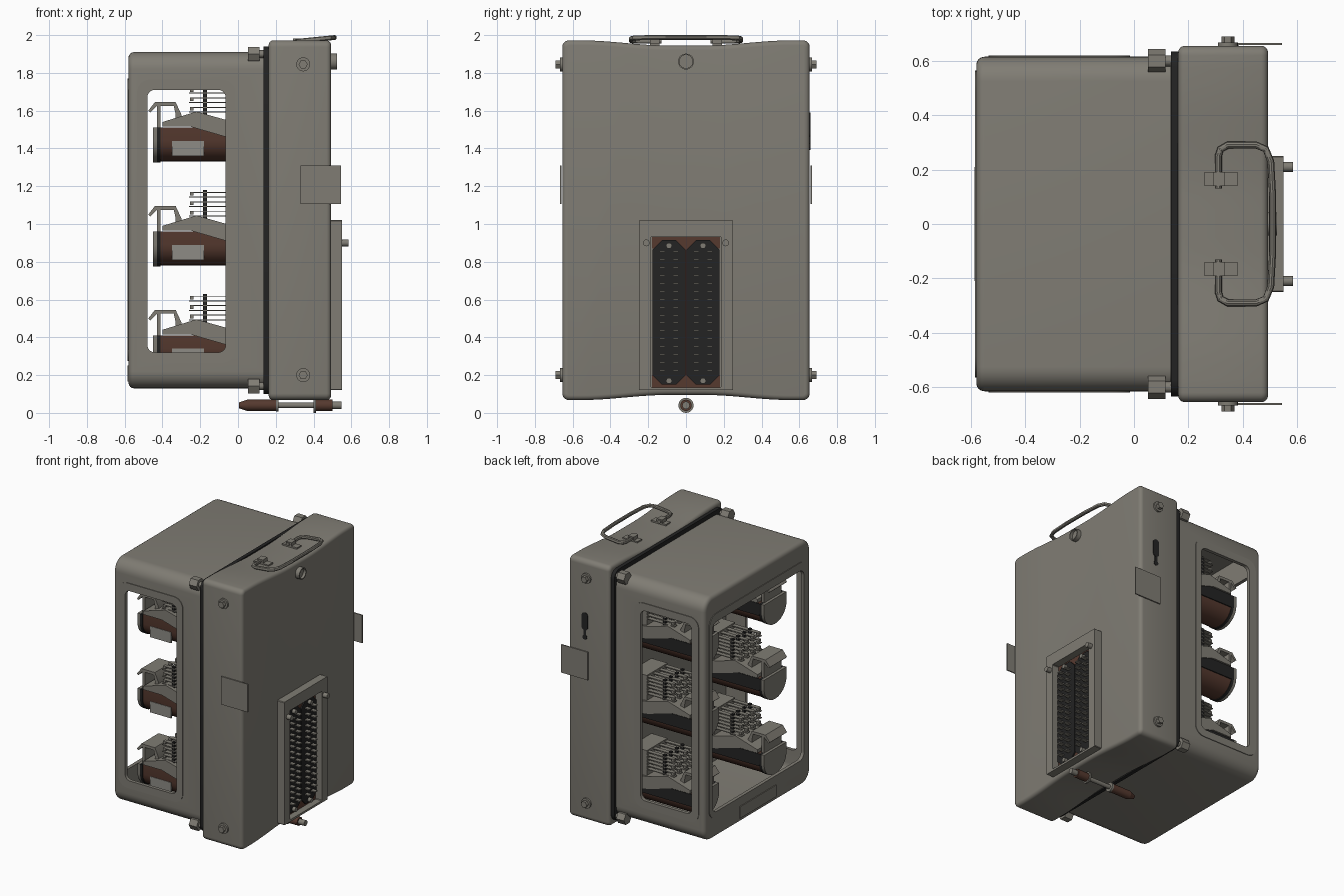
import bpy, bmesh, math
from math import sin, cos, pi, radians

if "Cube" in bpy.data.objects:
    bpy.data.objects.remove(bpy.data.objects["Cube"])


def material(name, rgb):
    m = bpy.data.materials.new(name)
    m.diffuse_color = (*rgb, 1)
    m.use_nodes = True
    m.node_tree.nodes["Principled BSDF"].inputs["Base Color"].default_value = m.diffuse_color
    return m


GREY = material("grey_paint", (0.215, 0.203, 0.174))
BLACK = material("black_rubber", (0.017, 0.017, 0.017))
BROWN = material("brown_bakelite", (0.092, 0.041, 0.028))
LABEL = material("light_grey_label", (0.27, 0.26, 0.235))


def finish(name, bm, mat):
    bmesh.ops.recalc_face_normals(bm, faces=bm.faces)
    me = bpy.data.meshes.new(name)
    bm.to_mesh(me)
    bm.free()
    me.materials.append(mat)
    ob = bpy.data.objects.new(name, me)
    bpy.context.collection.objects.link(ob)
    smooth(ob)
    return ob


def smooth(ob):
    ob.data.shade_smooth()
    ob.data.set_sharp_from_angle(angle=radians(35))


def place(axis, u, v, a):
    return {'x': (a, u, v), 'y': (u, a, v), 'z': (u, v, a)}[axis]


def prism(name, pts, axis, a, b, mat, bevel=0, ends=(0, 1)):
    """Outline extruded along an axis from a to b, with optional rounded ends."""
    bm = bmesh.new()
    loops = [[bm.verts.new(place(axis, u, v, w)) for u, v in pts] for w in (a, b)]
    caps = [bm.faces.new(l) for l in loops]
    n = len(pts)
    for i in range(n):
        j = (i + 1) % n
        bm.faces.new((loops[0][i], loops[0][j], loops[1][j], loops[1][i]))
    bmesh.ops.recalc_face_normals(bm, faces=bm.faces)
    if bevel:
        edges = [e for k in ends for e in caps[k].edges]
        bmesh.ops.bevel(bm, geom=edges, offset=bevel, segments=4, profile=0.5, affect='EDGES')
    return finish(name, bm, mat)


def ring(name, outer, inner, axis, a, b, mat):
    """Flat frame between two outlines with the same point count."""
    bm = bmesh.new()
    L = [[bm.verts.new(place(axis, u, v, w)) for u, v in o]
         for o, w in ((outer, a), (outer, b), (inner, b), (inner, a))]
    n = len(outer)
    for k in range(4):
        for i in range(n):
            j = (i + 1) % n
            p, q = L[k], L[(k + 1) % 4]
            bm.faces.new((p[i], p[j], q[j], q[i]))
    return finish(name, bm, mat)


def boxes(name, items, mat):
    """Many boxes (x0, x1, y0, y1, z0, z1) in one mesh."""
    bm = bmesh.new()
    for x0, x1, y0, y1, z0, z1 in items:
        for v in bmesh.ops.create_cube(bm, size=1)['verts']:
            v.co = ((x0 + x1) / 2 + v.co.x * (x1 - x0), (y0 + y1) / 2 + v.co.y * (y1 - y0),
                    (z0 + z1) / 2 + v.co.z * (z1 - z0))
    return finish(name, bm, mat)


def rrect(u0, u1, v0, v1, r, n=6):
    out = []
    for k, (cu, cv) in enumerate(((u1 - r, v1 - r), (u0 + r, v1 - r), (u0 + r, v0 + r), (u1 - r, v0 + r))):
        for i in range(n + 1):
            t = (k + i / n) * pi / 2
            out.append((cu + r * cos(t), cv + r * sin(t)))
    return out


def circle(u, v, r, n=20):
    return [(u + r * cos(2 * pi * i / n), v + r * sin(2 * pi * i / n)) for i in range(n)]


def rod(name, axis, u, v, r, a, b, mat, n=20):
    return prism(name, circle(u, v, r, n), axis, a, b, mat)


# Hood: rounded shell with openings on three sides
hood = prism("hood", rrect(-.615, .615, .13, 1.91, .09, 8), 'x', -.58, .135, GREY, .03, (0,))
cutters = [prism("cut_cavity", rrect(-.595, .595, .15, 1.89, .07, 8), 'x', -.56, .3, GREY),
           prism("cut_sides", rrect(-.48, -.065, .32, 1.71, .04), 'y', -1, 1, GREY),
           prism("cut_face", rrect(-.53, .53, .32, 1.71, .05), 'x', -.8, -.45, GREY)]
bpy.context.view_layer.objects.active = hood
for c in cutters:
    m = hood.modifiers.new("cut", 'BOOLEAN')
    m.operation, m.solver, m.object = 'DIFFERENCE', 'EXACT', c
    bpy.ops.object.modifier_apply(modifier=m.name)
    bpy.data.objects.remove(c)
smooth(hood)

# Raised window borders and small plate below the end window
for s in (-1, 1):
    ring("side_window_border", rrect(-.535, -.015, .265, 1.765, .07), rrect(-.48, -.065, .32, 1.71, .04),
         'y', s * .6, s * .62, GREY)
ring("end_window_border", rrect(-.565, .565, .275, 1.77, .08), rrect(-.53, .53, .32, 1.71, .05),
     'x', -.57, -.585, GREY)
boxes("end_plate", [(-.586, -.57, -.21, .21, .165, .25)], GREY)

# Gasket and mounting wall between hood and base box
prism("gasket", rrect(-.635, .635, .1, 1.94, .06), 'x', .136, .162, BLACK)
prism("mounting_wall", rrect(-.594, .594, .151, 1.889, .07), 'x', .09, .17, GREY)


# Base box with hollowed top and bottom
def half_height(y):
    t = min(max((abs(y) - .1) / .45, 0), 1)
    return .925 + .027 * t * t * (3 - 2 * t)


R = .035
top = [(.655 - R + R * cos(t * pi / 12), .952 - R + R * sin(t * pi / 12)) for t in range(6)]
top += [(.62 - 1.24 * i / 24, half_height(.62 - 1.24 * i / 24)) for i in range(25)]
top += [(-u, v) for u, v in reversed(top[:6])]
prism("base_box", [(u, 1.02 + v) for u, v in top] + [(-u, 1.02 - v) for u, v in top],
      'x', .162, .493, GREY, .025)

# Base box fittings: hollow round lock, side plates, side bolts, dark key slot
ring("round_lock", circle(0, 1.86, .042, 28), circle(0, 1.86, .035, 28), 'x', .48, .525, GREY)
rod("lock_face", 'x', 0, 1.86, .036, .48, .505, GREY, 28)
for s in (-1, 1):
    boxes("side_plate", [(.33, .545, s * .662 - .004, s * .662 + .004, 1.105, 1.31)], GREY)
    for z in (.2, 1.845):
        rod("bolt_collar", 'y', .345, z, .037, s * .64, s * .668, GREY)
        rod("bolt_head", 'y', .345, z, .024, s * .66, s * .69, GREY, 6)
prism("key_slot", rrect(.335, .385, 1.46, 1.59, .024), 'y', .65, .659, BLACK)
rod("key_slot_foot", 'y', .36, 1.41, .018, .65, .659, BLACK)
boxes("key_slot_stem", [(.35, .37, .65, .658, 1.41, 1.47)], BLACK)

# Corner clamps joining hood and base
for y in (-.6, .6):
    for z in (.142, 1.9):
        rod("clamp_nut", 'x', y, z, .044, .052, .115, GREY, 6)
        rod("clamp_screw", 'x', y, z, .02, .1, .175, GREY, 12)

# Carrying handle
half = [(.31, .13), (.31, .25), (.318, .275), (.345, .29), (.45, .29), (.485, .275), (.503, .23), (.51, .1)]
path = half + [(x, -y) for x, y in reversed(half)]
cu = bpy.data.curves.new("handle", 'CURVE')
cu.dimensions, cu.bevel_depth, cu.bevel_resolution, cu.use_fill_caps = '3D', .013, 3, True
sp = cu.splines.new('POLY')
sp.points.add(len(path) - 1)
for p, (x, y) in zip(sp.points, path):
    p.co = (x, y, 1.967 + .1 * (x - .31), 1)
cu.materials.append(GREY)
handle = bpy.data.objects.new("handle", cu)
bpy.context.collection.objects.link(handle)
bpy.context.view_layer.objects.active = handle
handle.select_set(True)
bpy.ops.object.convert(target='MESH')
smooth(handle)
for s in (-1, 1):
    boxes("handle_bracket", [(.26, .38, s * .165 - .026, s * .165 + .026, 1.93, 1.957),
                             (.29, .335, s * .165 - .026, s * .165 + .026, 1.95, 1.982)], GREY)

# Connector frame with two pin connectors
ring("connector_frame", rrect(-.25, .25, .12, 1.02, .004, 1), rrect(-.185, .185, .135, .935, .004, 1),
     'x', .48, .55, GREY)
boxes("connector_backing", [(.48, .497, -.185, .185, .135, .935)], GREY)
boxes("connector_ends", [(.48, .502, -.18, .18, .135, .2), (.48, .502, -.18, .18, .87, .93),
                         (.48, .502, -.008, .008, .15, .9)], BROWN)
for s in (-1, 1):
    c, w, k = s * .09, .087, .05
    octagon = [(c - w, .15 + k), (c - w + k, .15), (c + w - k, .15), (c + w, .15 + k),
               (c + w, .915 - k), (c + w - k, .915), (c - w + k, .915), (c - w, .915 - k)]
    prism("connector_block", octagon, 'x', .49, .512, BLACK)
    boxes("connector_pins", [(.51, .547, c + d - .014, c + d + .014, .22 + i * .042, .228 + i * .042)
                             for i in range(16) for d in (-.035, .035)], GREY)
    for z in (.17, .885):
        rod("connector_screw", 'x', c, z, .016, .5, .536, GREY, 12)
    rod("frame_screw", 'x', s * .21, .9, .018, .54, .585, GREY, 16)

# Ground pin beneath the box
for name, r, a, b, mat in (("pin_body", .03, .05, .2, BROWN), ("pin_collar", .033, .2, .215, GREY),
                           ("pin_rod", .015, .2, .42, GREY), ("pin_sleeve", .03, .41, .5, BROWN),
                           ("pin_flange", .04, .4, .412, GREY), ("pin_end", .02, .5, .548, GREY)):
    rod(name, 'x', 0, .04, r, a, b, mat)
bm = bmesh.new()
tip = bmesh.ops.create_cone(bm, cap_ends=True, segments=20, radius1=.03, radius2=.015, depth=.045)['verts']
for v in tip:
    v.co = (.0275 - v.co.z, v.co.x, .04 + v.co.y)
finish("pin_tip", bm, BROWN)


# Relays: coil body, end plate, label, sloped cover, armature and contact leaves
def relay(y, z):
    def u_shape(w, drop=0):
        arc = [(y - w * cos(pi * i / 12), z + .11 - (.11 + drop) * sin(pi * i / 12)) for i in range(13)]
        return arc + [(y + w, z + .18), (y - w, z + .18)]
    prism("coil_body", u_shape(.125), 'x', -.41, .09, BROWN)
    prism("coil_collar", u_shape(.13, .004), 'x', -.43, -.41, BLACK)
    prism("coil_end_plate", u_shape(.13, .004), 'x', -.45, -.43, GREY)
    boxes("coil_label", [(-.35, -.18, y - .128, y - .116, z + .03, z + .11)], LABEL)
    boxes("coil_dark_side", [(-.41, .08, y + .12, y + .129, z + .09, z + .18)], BLACK)
    prism("sloped_cover", [(.09, z + .11), (-.06, z + .13), (-.25, z + .185), (-.4, z + .185),
                           (-.4, z + .21), (-.22, z + .265), (-.06, z + .22), (.09, z + .2)],
          'y', y - .135, y + .135, GREY)
    prism("armature", [(-.475, z + .27), (-.44, z + .315), (-.33, z + .315), (-.3, z + .25), (-.3, z + .2),
                       (-.33, z + .2), (-.33, z + .25), (-.34, z + .295), (-.41, z + .295), (-.41, z + .17),
                       (-.43, z + .17), (-.43, z + .295), (-.465, z + .26)], 'y', y - .1, y + .1, GREY)
    rows = [y + d for d in (-.1, -.035, .035, .1)]
    leaves = [(-.26 + .02 * (i % 2), .09, q - .016, q + .016, z + .26 + i * .025, z + .265 + i * .025)
              for i in range(6) for q in rows]
    studs = [(-.255, -.235, q - .012, q + .012, z + .27 + i * .05, z + .29 + i * .05)
             for i in range(3) for q in rows]
    boxes("contact_leaves", leaves + studs, GREY)
    boxes("contact_posts", [(-.185, -.165, q - .01, q + .01, z + .22, z + .4) for q in rows], BLACK)
    boxes("contact_stack", [(-.04, .09, y - .12, y + .12, z + .2, z + .4)], GREY)


for y in (-.39, .39):
    for z in (.23, .78, 1.33):
        relay(y, z)
